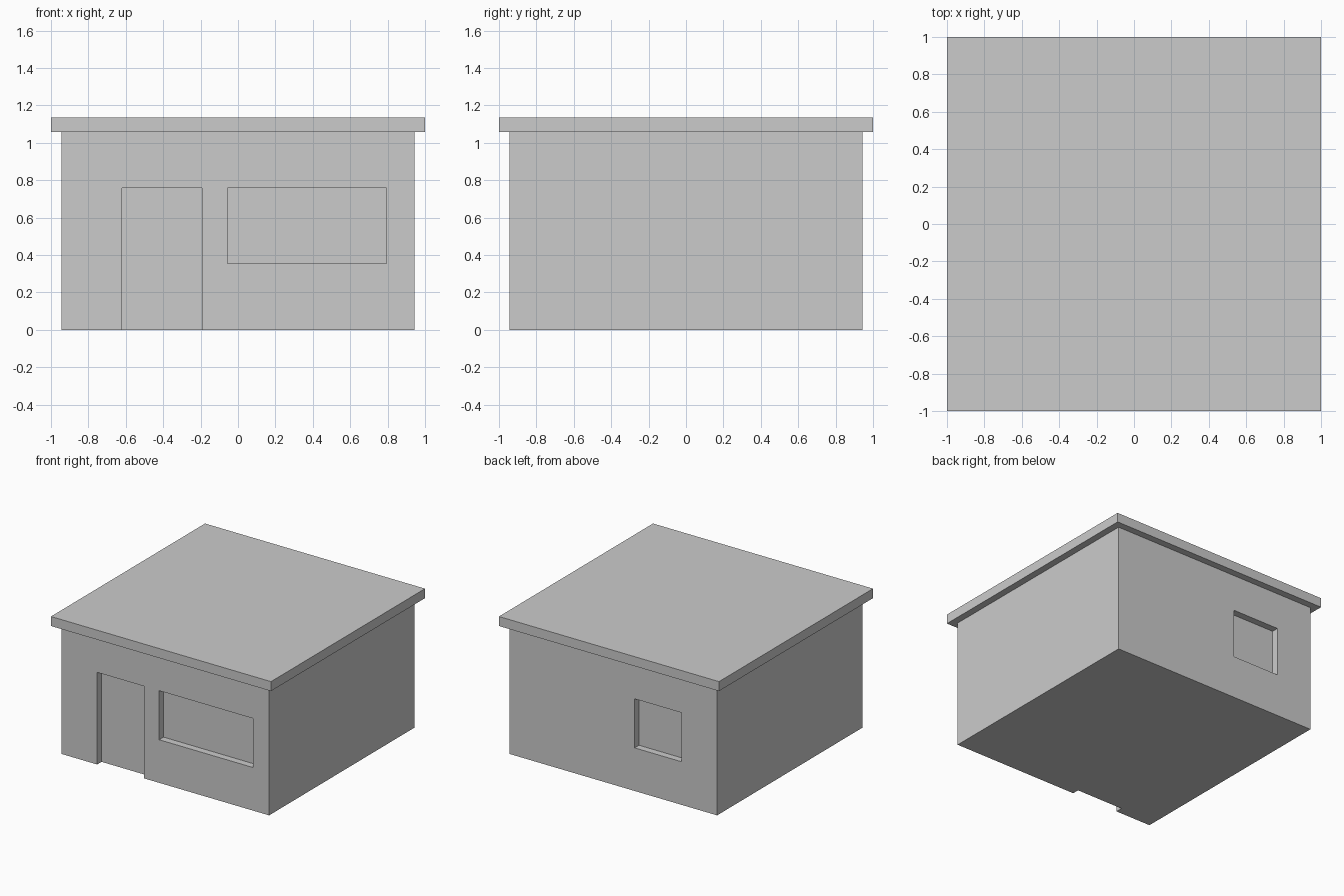
import bpy

if "Cube" in bpy.data.objects:
    bpy.data.objects.remove(bpy.data.objects["Cube"])

HALF, WALL_TOP, ROOF_TOP = 0.943, 1.058, 1.136
DEPTH = 0.057  # recess depth of door and windows


def box(name, x0, x1, y0, y1, z0, z1):
    bpy.ops.mesh.primitive_cube_add(
        size=1, location=((x0 + x1) / 2, (y0 + y1) / 2, (z0 + z1) / 2))
    ob = bpy.context.object
    ob.name = name
    ob.scale = (x1 - x0, y1 - y0, z1 - z0)
    bpy.ops.object.transform_apply(location=False, rotation=False, scale=True)
    return ob


# Main block and overhanging flat roof slab
walls = box("walls", -HALF, HALF, -HALF, HALF, 0, WALL_TOP)
box("roof_slab", -1, 1, -1, 1, WALL_TOP, ROOF_TOP)

# Recesses: name, x range, z range, side (-1 front, 1 back)
recesses = [
    ("door_recess", -0.62, -0.193, -0.1, 0.757, -1),
    ("front_window_recess", -0.056, 0.795, 0.354, 0.757, -1),
    ("back_window_recess", -0.62, -0.193, 0.354, 0.757, 1),
]
for name, x0, x1, z0, z1, side in recesses:
    y0, y1 = sorted((side * (HALF - DEPTH), side * (HALF + 0.1)))
    cutter = box(name + "_cutter", x0, x1, y0, y1, z0, z1)
    cutter.hide_render = True
    cutter.display_type = 'WIRE'
    mod = walls.modifiers.new(name, 'BOOLEAN')
    mod.operation = 'DIFFERENCE'
    mod.solver = 'EXACT'
    mod.object = cutter
